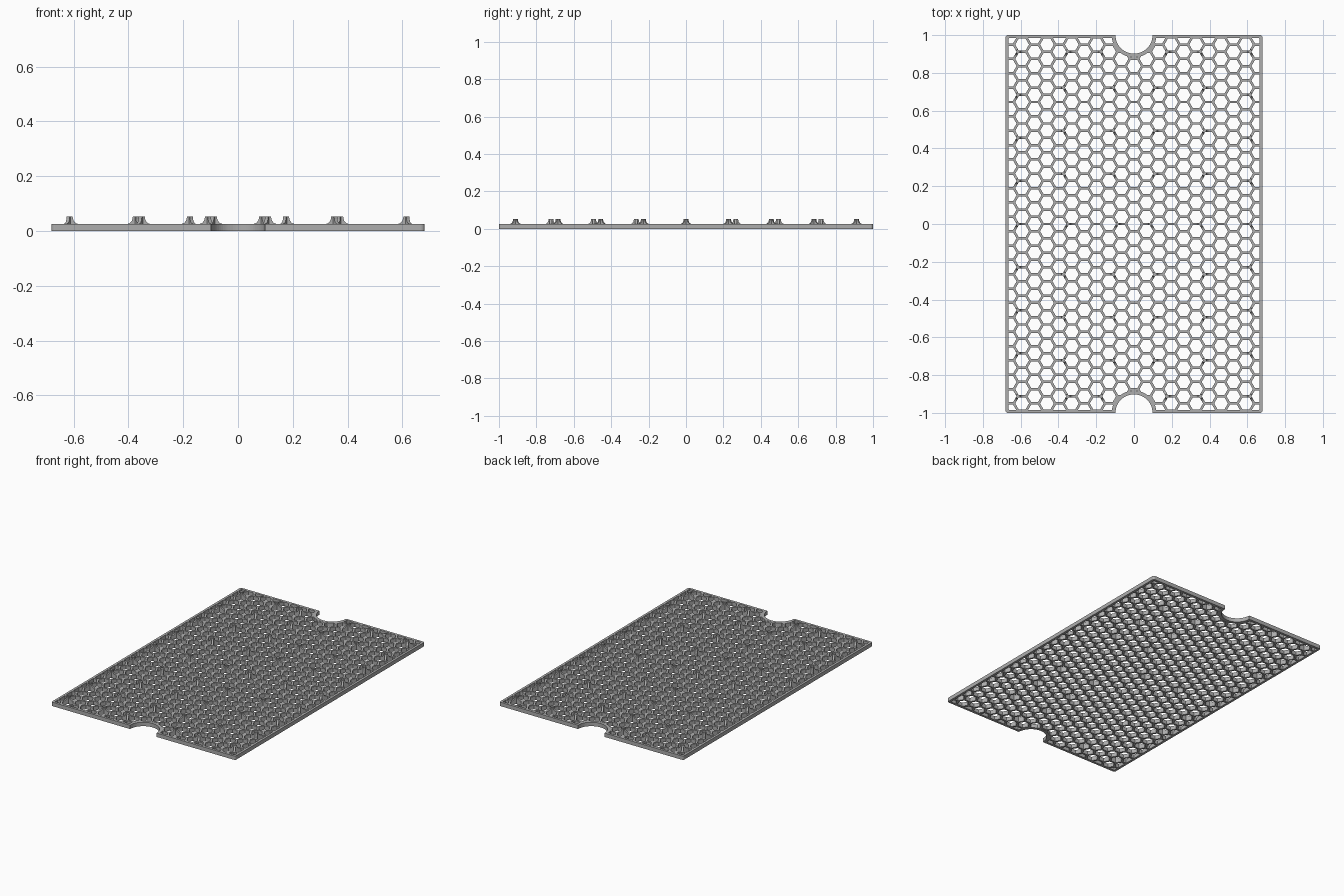
import bpy, bmesh, math
from mathutils import Matrix, Vector

if "Cube" in bpy.data.objects:
    bpy.data.objects.remove(bpy.data.objects["Cube"], do_unlink=True)

HALF_X, HALF_Y, THICK = 0.68, 1.0, 0.026
PITCH = 0.076                    # distance between neighbouring cell centres
SIDE = PITCH / math.sqrt(3)      # hexagon side
WALL = 0.013                     # honeycomb wall thickness
RIM = 0.016
NOTCH = 0.098
TOP = 0.052

grey = bpy.data.materials.new("light grey")
grey.use_nodes = True
colour = (0.42, 0.42, 0.42, 1)
grey.diffuse_color = colour
grey.node_tree.nodes["Principled BSDF"].inputs["Base Color"].default_value = colour


def new_object(name, bm):
    bmesh.ops.recalc_face_normals(bm, faces=bm.faces[:])
    mesh = bpy.data.meshes.new(name)
    bm.to_mesh(mesh)
    bm.free()
    mesh.materials.append(grey)
    obj = bpy.data.objects.new(name, mesh)
    bpy.context.collection.objects.link(obj)
    return obj


def add_prism(bm, points, low, high):
    """Extrude a flat outline between two heights."""
    face = bm.faces.new([bm.verts.new((x, y, low)) for x, y in points])
    result = bmesh.ops.extrude_face_region(bm, geom=[face])
    verts = [v for v in result["geom"] if isinstance(v, bmesh.types.BMVert)]
    bmesh.ops.translate(bm, verts=verts, vec=(0, 0, high - low))


def outline(hx, hy, notch, corner):
    """Rounded rectangle with a round notch in the middle of each short end."""
    half = []
    for i in range(5):
        a = math.pi / 2 * i / 4
        half.append((hx - corner + corner * math.cos(a),
                     hy - corner + corner * math.sin(a)))
    start = math.asin((HALF_Y - hy) / notch)
    for i in range(33):
        a = -start - (math.pi - 2 * start) * i / 32
        half.append((notch * math.cos(a), HALF_Y + notch * math.sin(a)))
    for i in range(5):
        a = math.pi / 2 * (1 + i / 4)
        half.append((-hx + corner + corner * math.cos(a),
                     hy - corner + corner * math.sin(a)))
    return half + [(-x, -y) for x, y in half]


def boolean(target, cutter, operation):
    mod = target.modifiers.new("cut", "BOOLEAN")
    mod.operation = operation
    mod.solver = "EXACT"
    mod.object = cutter
    bpy.context.view_layer.update()
    graph = bpy.context.evaluated_depsgraph_get()
    mesh = bpy.data.meshes.new_from_object(target.evaluated_get(graph))
    target.modifiers.clear()
    target.data = mesh
    bpy.data.objects.remove(cutter, do_unlink=True)


# Plate with two end notches
bm = bmesh.new()
add_prism(bm, outline(HALF_X, HALF_Y, NOTCH, 0.012), 0, THICK)
plate = new_object("honeycomb_plate", bm)

# Hexagonal openings, kept inside the rim
bm = bmesh.new()
radius = SIDE - WALL / math.sqrt(3)
for col in range(-10, 11):
    for row in range(-14, 15):
        cx = 1.5 * SIDE * col
        cy = PITCH * (row + 0.5 * (col % 2))
        hexagon = [(cx + radius * math.cos(math.pi / 3 * i),
                    cy + radius * math.sin(math.pi / 3 * i)) for i in range(6)]
        add_prism(bm, hexagon, -0.1, 0.1)
openings = new_object("openings", bm)
bm = bmesh.new()
add_prism(bm, outline(HALF_X - RIM, HALF_Y - RIM, NOTCH + 0.02, 0.004), -0.06, 0.06)
boolean(openings, new_object("inner_area", bm), "INTERSECT")
boolean(plate, openings, "DIFFERENCE")


def add_stud(bm, x, y, facing):
    """Three flared ribs that follow the walls meeting at a cell corner."""
    profile = [(0, TOP), (0.011, TOP)]
    for i in range(1, 6):        # concave flare down to the plate
        a = math.pi / 2 * i / 5
        profile.append((0.031 - 0.02 * math.cos(a) + 0.0,
                        TOP - (TOP - THICK) * math.sin(a)))
    profile += [(0.031, THICK - 0.004), (0, THICK - 0.004)]
    for arm in range(3):
        turn = Matrix.Rotation(facing + arm * math.tau / 3, 4, "Z")
        place = Matrix.Translation((x, y, 0)) @ turn
        face = bm.faces.new([bm.verts.new(place @ Vector((r, -WALL / 2, z)))
                             for r, z in profile])
        result = bmesh.ops.extrude_face_region(bm, geom=[face])
        verts = [v for v in result["geom"] if isinstance(v, bmesh.types.BMVert)]
        bmesh.ops.translate(bm, verts=verts, vec=turn @ Vector((0, WALL, 0)))


# Studs on a regular grid of cell corners; end ones step aside for the notches
bm = bmesh.new()
for row in range(-4, 5):
    for column in range(3):
        inner = column < 2 and 0 < abs(row) < 4
        steps = 2 + 6 * column + (0.5 if inner else 0)
        if column == 0 and abs(row) == 4:
            steps = 4
        y = PITCH * (3 * row + (math.copysign(0.5, row) if inner else 0))
        # a corner on the left of its cell has a wall running towards -x
        left_corner = (steps + 1) % 1.5 == 0
        for side in (-1, 1):
            outward = -1 if left_corner else 1
            add_stud(bm, side * steps * SIDE, y, 0 if side * outward > 0 else math.pi)
studs = new_object("corner_studs", bm)
